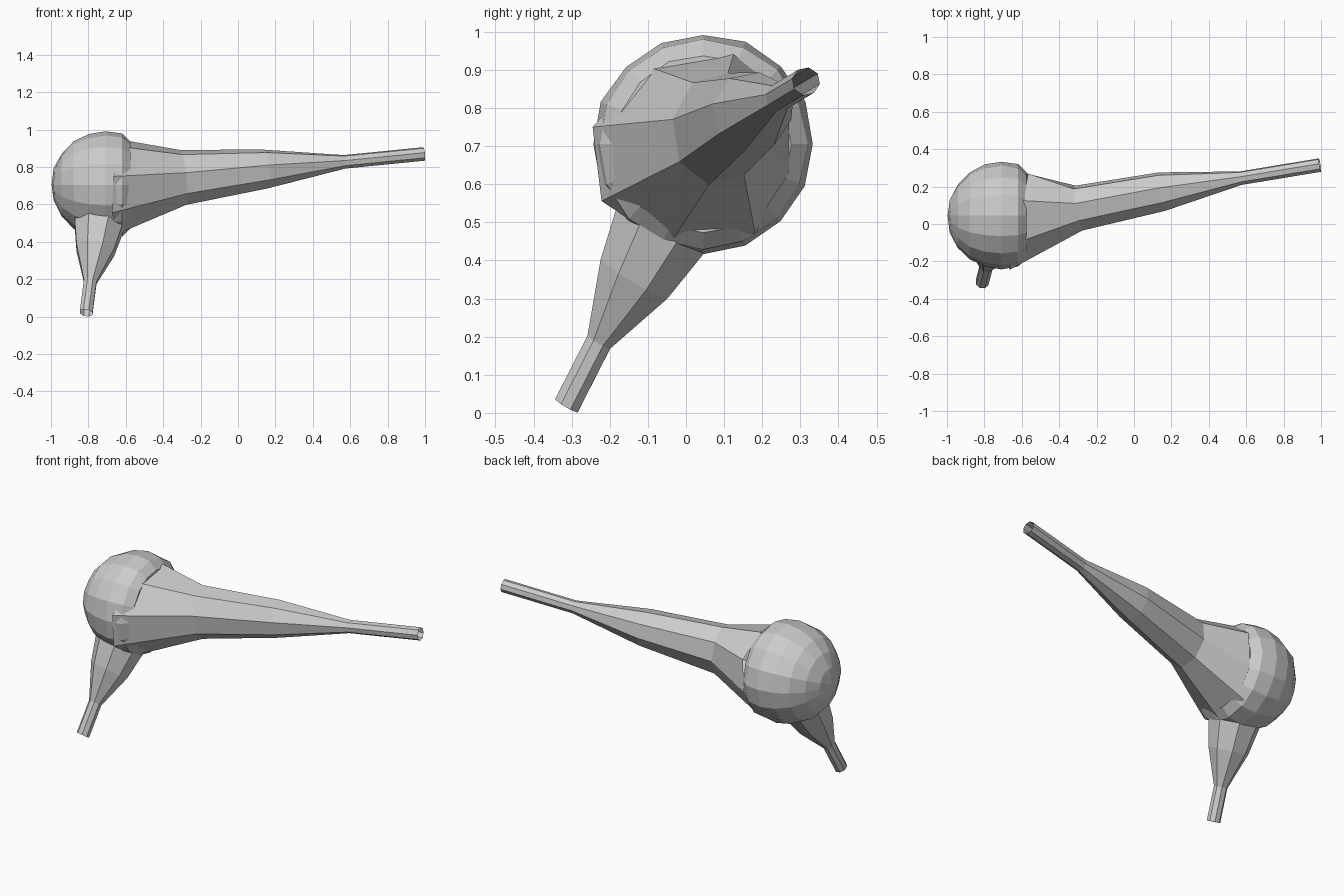
import bpy, bmesh, math, random
from mathutils import Vector, Matrix

if "Cube" in bpy.data.objects:
    bpy.data.objects.remove(bpy.data.objects["Cube"])

SIDES = 8
random.seed(4)


def finish(bm, name):
    bmesh.ops.recalc_face_normals(bm, faces=bm.faces)
    mesh = bpy.data.meshes.new(name)
    bm.to_mesh(mesh)
    bm.free()
    obj = bpy.data.objects.new(name, mesh)
    bpy.context.collection.objects.link(obj)
    return obj


def ring(centre, a, b):
    """Octagon spanned by two radius vectors."""
    c, a, b = Vector(centre), Vector(a), Vector(b)
    angles = [2 * math.pi * i / SIDES for i in range(SIDES)]
    return [c + a * math.cos(t) + b * math.sin(t) for t in angles]


def loft(rings, name):
    """Open flat-faced tube through the rings."""
    bm = bmesh.new()
    loops = [[bm.verts.new(p) for p in r] for r in rings]
    for low, high in zip(loops, loops[1:]):
        for i in range(SIDES):
            j = (i + 1) % SIDES
            bm.faces.new((low[i], low[j], high[j], high[i]))
    return finish(bm, name)


# Bulb: faceted ball, flattened where the long neck covers it
bm = bmesh.new()
centre = Vector((-0.709, 0.045, 0.705))
bmesh.ops.create_uvsphere(bm, u_segments=16, v_segments=10, radius=0.291,
                          matrix=Matrix.Translation(centre) @ Matrix.Rotation(math.pi / 2, 4, 'Y'))
for v in bm.verts:
    v.co = centre + (v.co - centre) * random.uniform(0.98, 1.0)
    v.co.x = min(v.co.x, -0.575)
finish(bm, "bulb")

# Long neck: flared at the bulb, narrowing to a slim open spout
mouth = ring((-0.62, 0.04, 0.69), (-0.045, -0.285, 0.06), (-0.03, -0.085, -0.25))
for p in mouth:
    p.y = min(p.y, 0.27)
neck = [mouth, ring((-0.295, 0.085, 0.745), (0.018, -0.12, 0.025), (0.018, -0.025, -0.147))]
for c, r in [((0.15, 0.173, 0.79), 0.103), ((0.57, 0.245, 0.828), 0.036), ((0.994, 0.315, 0.87), 0.036)]:
    neck.append(ring(c, (0.15 * r, -r, 0.2 * r), (0.13 * r, -0.2 * r, -r)))
loft(neck, "long_neck")

# Short neck: same profile, leaning down and forward to the ground
axis = Vector((0.15, 0.5, 0.85)).normalized()
side = Vector((1, 0, 0)).cross(axis).normalized()
across = axis.cross(side).normalized()
turn = Matrix.Rotation(math.pi / 8, 3, axis)
stem = []
for c, r in [((-0.812, -0.313, 0.02), 0.037), ((-0.79, -0.228, 0.187), 0.037),
             ((-0.763, -0.133, 0.357), 0.11), ((-0.745, -0.065, 0.485), 0.14),
             ((-0.735, -0.02, 0.57), 0.15)]:
    stem.append(ring(c, turn @ side * r, turn @ across * r))
loft(stem, "short_neck")
